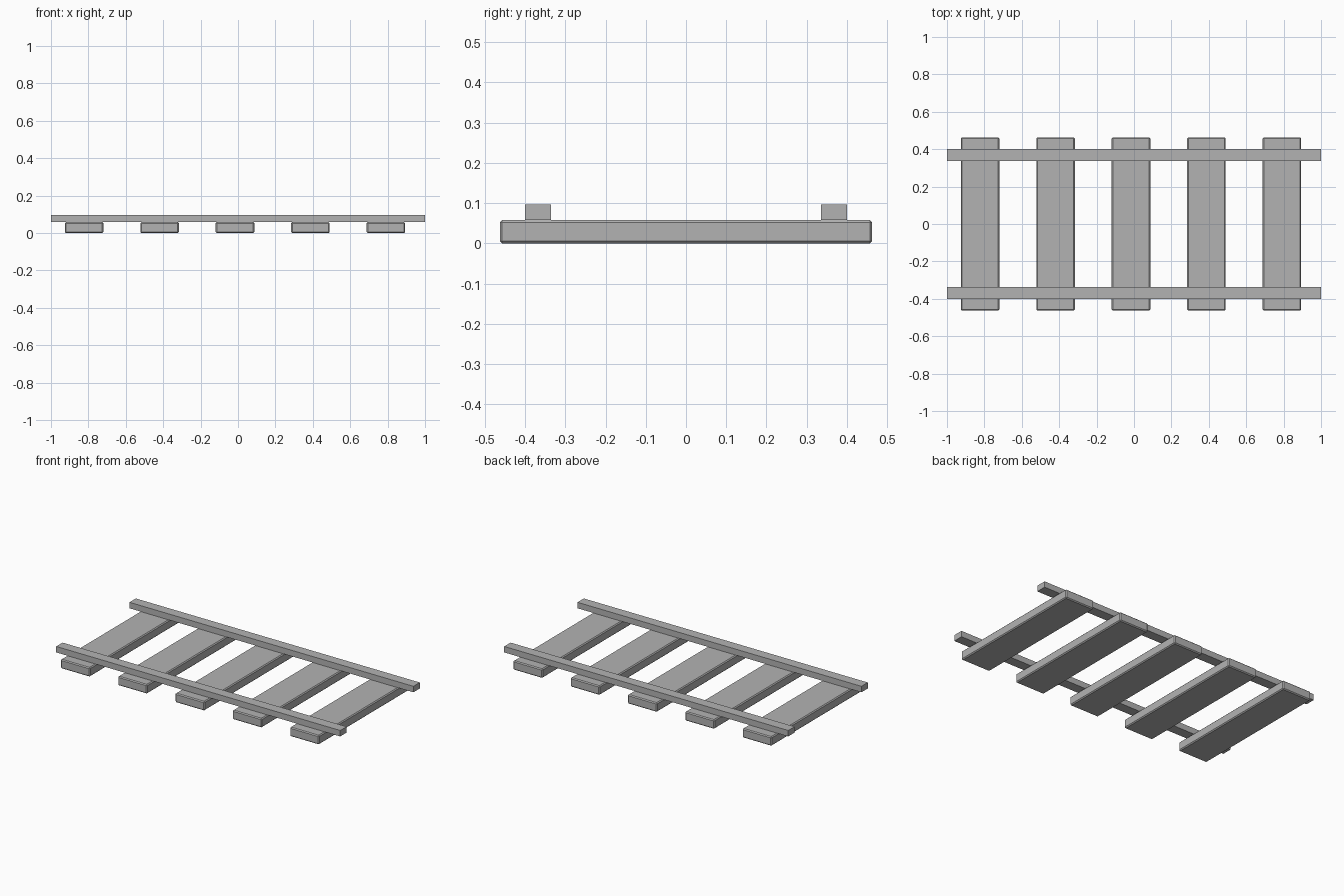
import bpy

cube = bpy.data.objects.get("Cube")
if cube:
    bpy.data.objects.remove(cube, do_unlink=True)

# Single plain grey for the whole track
grey = bpy.data.materials.new("plain_grey")
grey.use_nodes = True
COLOUR = (0.45, 0.45, 0.45, 1)
grey.diffuse_color = COLOUR
grey.node_tree.nodes["Principled BSDF"].inputs["Base Color"].default_value = COLOUR


def box(name, centre, size, bevel=0):
    bpy.ops.mesh.primitive_cube_add(size=1, location=centre)
    obj = bpy.context.object
    obj.name = name
    obj.scale = size
    bpy.ops.object.transform_apply(location=False, rotation=False, scale=True)
    obj.data.materials.append(grey)
    if bevel:
        mod = obj.modifiers.new("chamfer", "BEVEL")
        mod.width = bevel
        mod.segments = 1
    return obj


SLEEPER_TOP = 0.058
RAIL_TOP = 0.096

# Chamfered sleepers, evenly spaced along the track
for i in range(5):
    box(f"sleeper_{i + 1}", (-0.016 + (i - 2) * 0.4035, 0, SLEEPER_TOP / 2),
        (0.206, 0.926, SLEEPER_TOP), bevel=0.006)

# Square-edged rails resting on the sleepers
for name, side in (("front_rail", -1), ("back_rail", 1)):
    box(name, (0, side * 0.368, (SLEEPER_TOP + RAIL_TOP) / 2),
        (2, 0.064, RAIL_TOP - SLEEPER_TOP))
